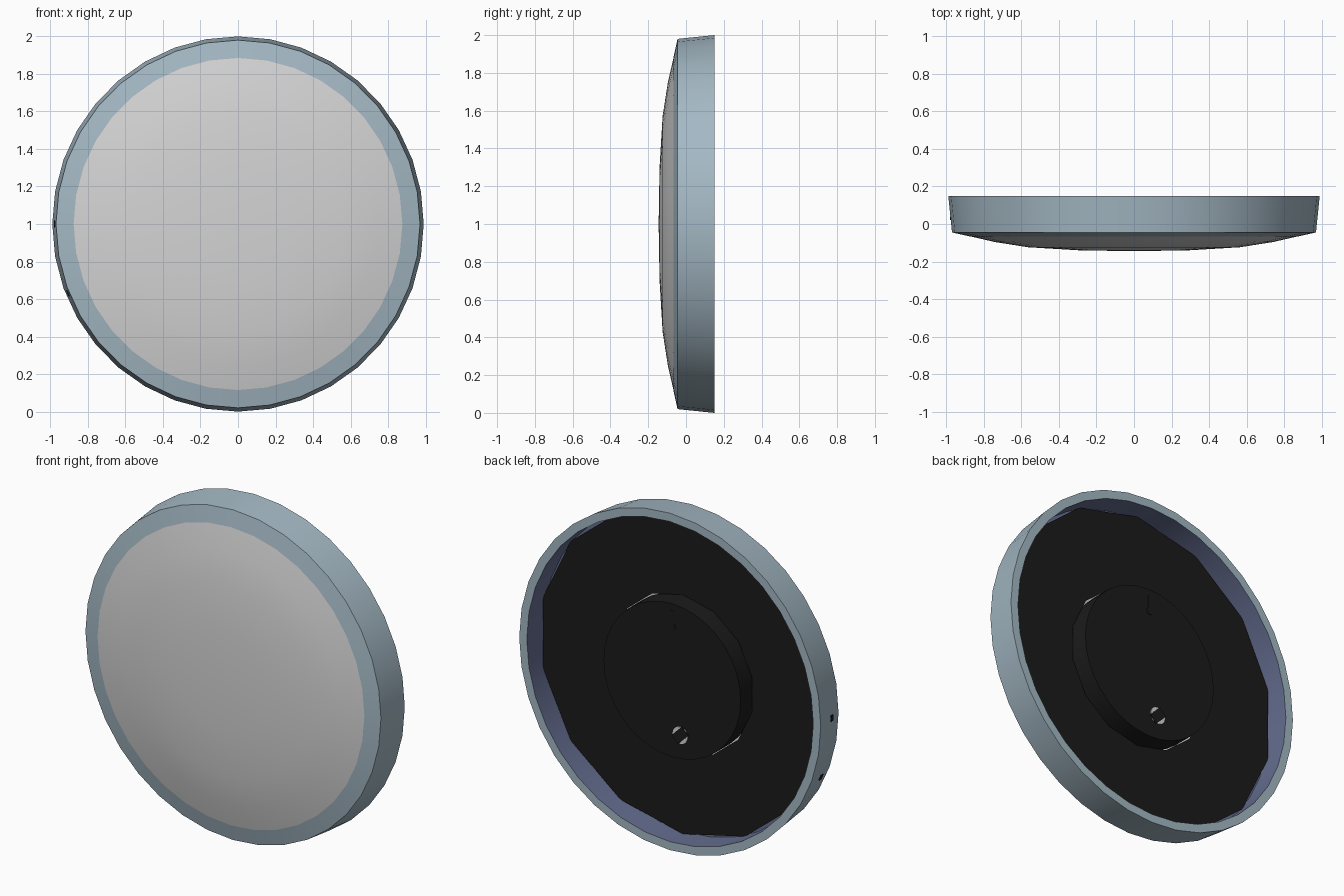
import bpy, bmesh, math
from mathutils import Matrix

if "Cube" in bpy.data.objects:
    bpy.data.objects.remove(bpy.data.objects["Cube"], do_unlink=True)


def material(name, r, g, b):
    m = bpy.data.materials.new(name)
    m.use_nodes = True
    m.diffuse_color = (r, g, b, 1)
    m.node_tree.nodes["Principled BSDF"].inputs["Base Color"].default_value = (r, g, b, 1)
    return m


FRAME = material("blue grey frame", 0.37, 0.48, 0.55)
PALE = material("pale grey", 0.66, 0.66, 0.66)
BLACK = material("black plastic", 0.011, 0.011, 0.011)
LINER = material("slate violet", 0.13, 0.155, 0.28)


def finish(name, bm, mat, smooth=True):
    mesh = bpy.data.meshes.new(name)
    bm.to_mesh(mesh)
    bm.free()
    mesh.materials.append(mat)
    ob = bpy.data.objects.new(name, mesh)
    bpy.context.collection.objects.link(ob)
    if smooth:
        bpy.ops.object.select_all(action='DESELECT')
        ob.select_set(True)
        bpy.context.view_layer.objects.active = ob
        bpy.ops.object.shade_smooth_by_angle(angle=math.radians(30))
    return ob


def lathe(name, profile, mat, sides=36, centre=(0, 1), smooth=True):
    """Turn (radius, y) points about the y axis."""
    bm = bmesh.new()
    rings = []
    for r, y in profile:
        if r == 0:
            rings.append([bm.verts.new((centre[0], y, centre[1]))] * sides)
            continue
        rings.append([bm.verts.new((centre[0] + 0.99 * r * math.sin(a), y,
                                    centre[1] + r * math.cos(a)))
                      for a in (math.tau * i / sides for i in range(sides))])
    for p, q in zip(rings, rings[1:]):
        for i in range(sides):
            j = (i + 1) % sides
            corners = list(dict.fromkeys((p[i], p[j], q[j], q[i])))
            bm.faces.new(corners)
    return finish(name, bm, mat, smooth)


def box(name, size, centre, mat, angle=0):
    bm = bmesh.new()
    bmesh.ops.create_cube(bm, size=1)
    bm.transform(Matrix.Translation(centre) @ Matrix.Rotation(angle, 4, 'Y')
                 @ Matrix.Diagonal((*size, 1)))
    return finish(name, bm, mat, False)


# Outer frame with a sloping front lip and a thin back rim
lathe("frame", [(0.885, -0.066), (0.98, -0.045), (1, 0.15), (0.95, 0.15)], FRAME)

# Shallow domed front
lathe("front_dome", [(0, -0.145), (0.3, -0.14), (0.57, -0.124),
                     (0.75, -0.096), (0.89, -0.064)], PALE)

# Recess wall and coarse back plate with a round opening
lathe("recess_liner", [(0.95, 0.15), (0.95, 0), (0.85, 0)], LINER)
lathe("back_plate", [(0.95, 0.03), (0.47, 0.03)], BLACK, sides=14, smooth=False)

# Raised round housing on the back
lathe("back_housing", [(0.455, 0), (0.455, 0.13), (0, 0.13)], BLACK)

# Screw at the bottom of the housing
screw = (-0.055, 0.69)
lathe("screw_rim", [(0.05, 0.128), (0.05, 0.134), (0, 0.134)], PALE, 16, screw)
box("screw_slot", (0.095, 0.006, 0.06), (screw[0], 0.134, screw[1]), BLACK, math.radians(45))

# Hanging keyhole at the top of the housing
lathe("keyhole", [(0.022, 0.128), (0.022, 0.133), (0, 0.133)], BLACK, 12, (0, 1.32))
box("keyhole_slot", (0.02, 0.006, 0.09), (0, 0.13, 1.37), BLACK)

# Two small side marks on the frame
for i, drop in enumerate((0, 22)):
    a = math.radians(drop)
    box(f"side_mark_{i + 1}", (0.008, 0.02, 0.035),
        (-0.978 * math.cos(a), 0.03, 1 - 0.986 * math.sin(a)), BLACK, -a)
